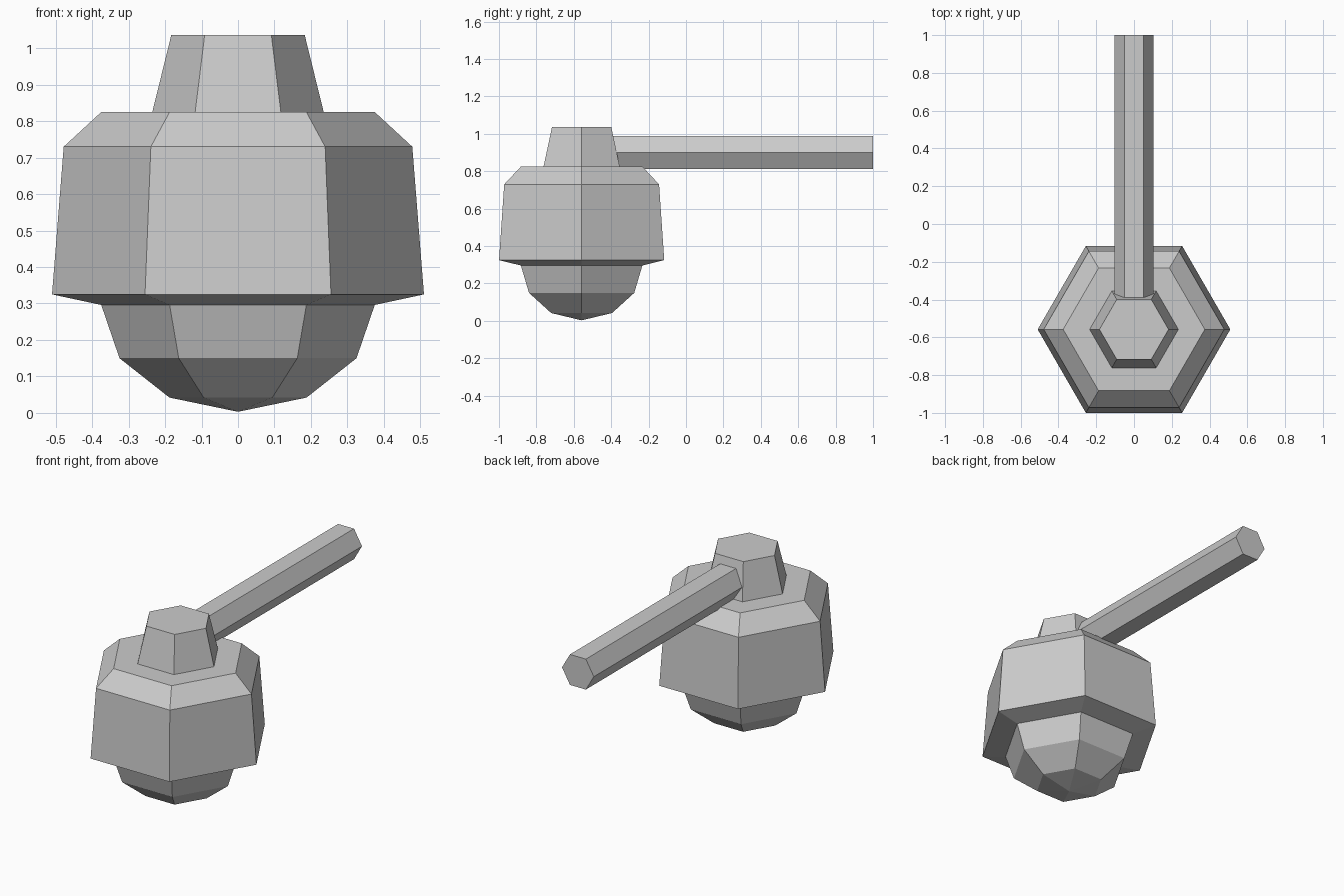
import bpy, bmesh
from math import cos, sin, pi
from mathutils import Matrix

cube = bpy.data.objects.get("Cube")
if cube:
    bpy.data.objects.remove(cube, do_unlink=True)

SIDES = 6
CENTRE_Y = -0.558

grey = bpy.data.materials.new("light_grey")
grey.use_nodes = True
grey.diffuse_color = (0.6, 0.6, 0.6, 1)
grey.node_tree.nodes["Principled BSDF"].inputs["Base Color"].default_value = (0.6, 0.6, 0.6, 1)


def lathe(name, profile, matrix):
    """Six-sided solid from (radius, height) rings; radius 0 makes a point."""
    bm = bmesh.new()
    rings = []
    for r, z in profile:
        count = SIDES if r else 1
        rings.append([bm.verts.new((r * cos(2 * pi * i / SIDES), r * sin(2 * pi * i / SIDES), z))
                      for i in range(count)])
    for low, high in zip(rings, rings[1:]):
        for i in range(SIDES):
            j = (i + 1) % SIDES
            if len(low) == 1:
                bm.faces.new((low[0], high[j], high[i]))
            else:
                bm.faces.new((low[i], low[j], high[j], high[i]))
    for ring in (rings[0], rings[-1]):
        if len(ring) > 1:
            bm.faces.new(ring)
    bmesh.ops.recalc_face_normals(bm, faces=bm.faces)
    bm.transform(matrix)
    mesh = bpy.data.meshes.new(name)
    bm.to_mesh(mesh)
    bm.free()
    mesh.materials.append(grey)
    obj = bpy.data.objects.new(name, mesh)
    bpy.context.collection.objects.link(obj)
    return obj


upright = Matrix.Translation((0, CENTRE_Y, 0))

# Shade with the faceted bulb beneath it
lathe("lamp_body", [(0, 0.003), (0.188, 0.042), (0.325, 0.15), (0.375, 0.296),
                    (0.51, 0.325), (0.478, 0.73), (0.375, 0.825)], upright)

# Tapered cap on top
lathe("cap", [(0.235, 0.825), (0.183, 1.036)], upright)

# Horizontal arm running backwards from inside the cap
lathe("arm", [(0.103, -0.45), (0.103, 1.0)],
      Matrix.Translation((0, 0, 0.9)) @ Matrix.Rotation(-pi / 2, 4, 'X'))
